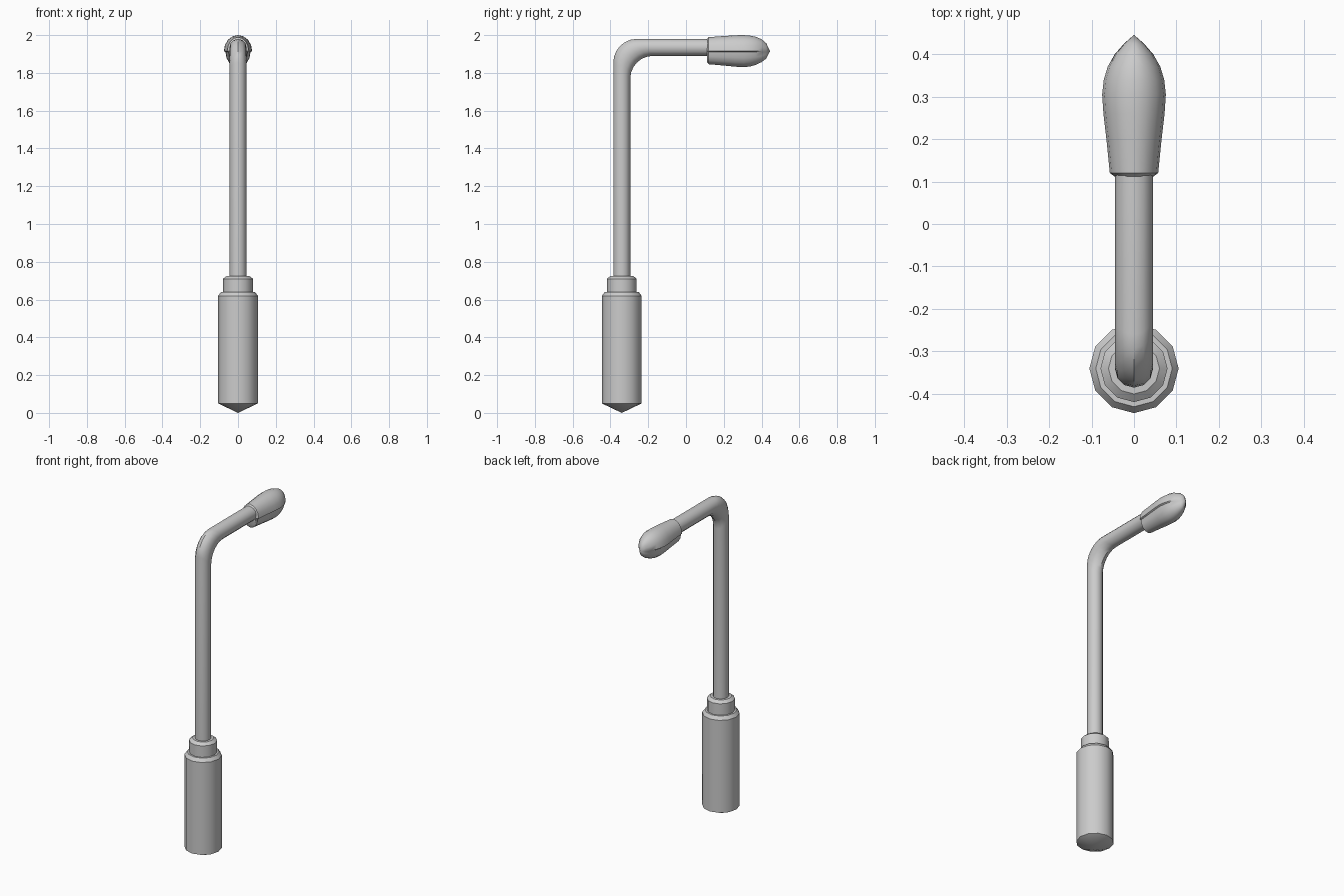
import bpy, bmesh, math
from mathutils import Vector

if "Cube" in bpy.data.objects:
    bpy.data.objects.remove(bpy.data.objects["Cube"])

AXIS_Y = -0.34          # pole axis
ARM_Z = 1.935           # arm axis height


def loft(name, rings, smooth=35):
    """Skin equal-length rings; a one-point ring becomes a tip."""
    bm = bmesh.new()
    rows = [[bm.verts.new(p) for p in ring] for ring in rings]
    for a, b in zip(rows, rows[1:]):
        n = max(len(a), len(b))
        for i in range(n):
            j = (i + 1) % n
            if len(a) == 1:
                bm.faces.new((a[0], b[j], b[i]))
            elif len(b) == 1:
                bm.faces.new((a[i], a[j], b[0]))
            else:
                bm.faces.new((a[i], a[j], b[j], b[i]))
    for end in (rows[0], rows[-1]):
        if len(end) > 2:
            bm.faces.new(end)
    bmesh.ops.recalc_face_normals(bm, faces=bm.faces)
    mesh = bpy.data.meshes.new(name)
    bm.to_mesh(mesh)
    bm.free()
    ob = bpy.data.objects.new(name, mesh)
    bpy.context.collection.objects.link(ob)
    bpy.ops.object.select_all(action='DESELECT')
    ob.select_set(True)
    bpy.context.view_layer.objects.active = ob
    bpy.ops.object.shade_smooth_by_angle(angle=math.radians(smooth))
    return ob


def turned(name, profile, sides=12):
    """Lathe a (radius, z) profile around the pole axis."""
    rings = []
    for r, z in profile:
        count = sides if r > 0 else 1
        rings.append([(r * math.sin(math.tau * i / sides),
                       AXIS_Y - r * math.cos(math.tau * i / sides), z)
                      for i in range(count)])
    return loft(name, rings)


# Stepped base with pointed underside
turned("base", [(0, 0), (0.105, 0.05), (0.105, 0.62), (0.09, 0.64),
                (0.079, 0.64), (0.079, 0.71), (0.06, 0.725), (0.03, 0.725)])

# Pole and arm: rings span the outer and inner side of the bend
R = 0.045
SIDES = 12
spans = [((AXIS_Y - R, 0.70), (AXIS_Y + R, 0.70))]
for k in range(7):
    a = math.pi / 2 * k / 6
    c, s = 1 - math.cos(a), math.sin(a)
    outer = (AXIS_Y - R + 0.125 * c, ARM_Z + R - 0.125 * (1 - s))
    inner = (AXIS_Y + R + 0.12 * c, ARM_Z - R - 0.12 * (1 - s))
    spans.append((outer, inner))
spans.append(((0.16, ARM_Z + R), (0.16, ARM_Z - R)))
rings = []
for o, i in spans:
    o, i = Vector((0, *o)), Vector((0, *i))
    mid, half = (o + i) / 2, (o - i) / 2
    rings.append([mid + half * math.cos(math.tau * n / SIDES)
                  + Vector((R * math.sin(math.tau * n / SIDES), 0, 0))
                  for n in range(SIDES)])
loft("pole_and_arm", rings)


# Lamp head: wide upper shell stepping in to a narrower lower lens
def head_ring(y, w, top, bottom):
    seam = 1.915
    pts = []
    for k in range(9):
        a = math.pi * k / 8
        pts.append((w * math.cos(a), y, seam + (top - seam) * math.sin(a)))
    for k in range(9):
        a = math.pi + math.pi * k / 8
        pts.append((0.88 * w * math.cos(a), y,
                    seam - 0.005 + (bottom - seam + 0.005) * -math.sin(a)))
    return pts


stations = [(0.112, 0.046, 1.980, 1.856), (0.12, 0.057, 1.989, 1.846),
            (0.20, 0.065, 1.995, 1.839), (0.26, 0.072, 1.999, 1.833),
            (0.305, 0.075, 2.0, 1.83), (0.34, 0.071, 1.997, 1.834),
            (0.37, 0.062, 1.991, 1.843), (0.40, 0.045, 1.978, 1.857),
            (0.425, 0.023, 1.957, 1.876)]
loft("lamp_head", [head_ring(*s) for s in stations] + [[(0, 0.445, 1.915)]], 40)
